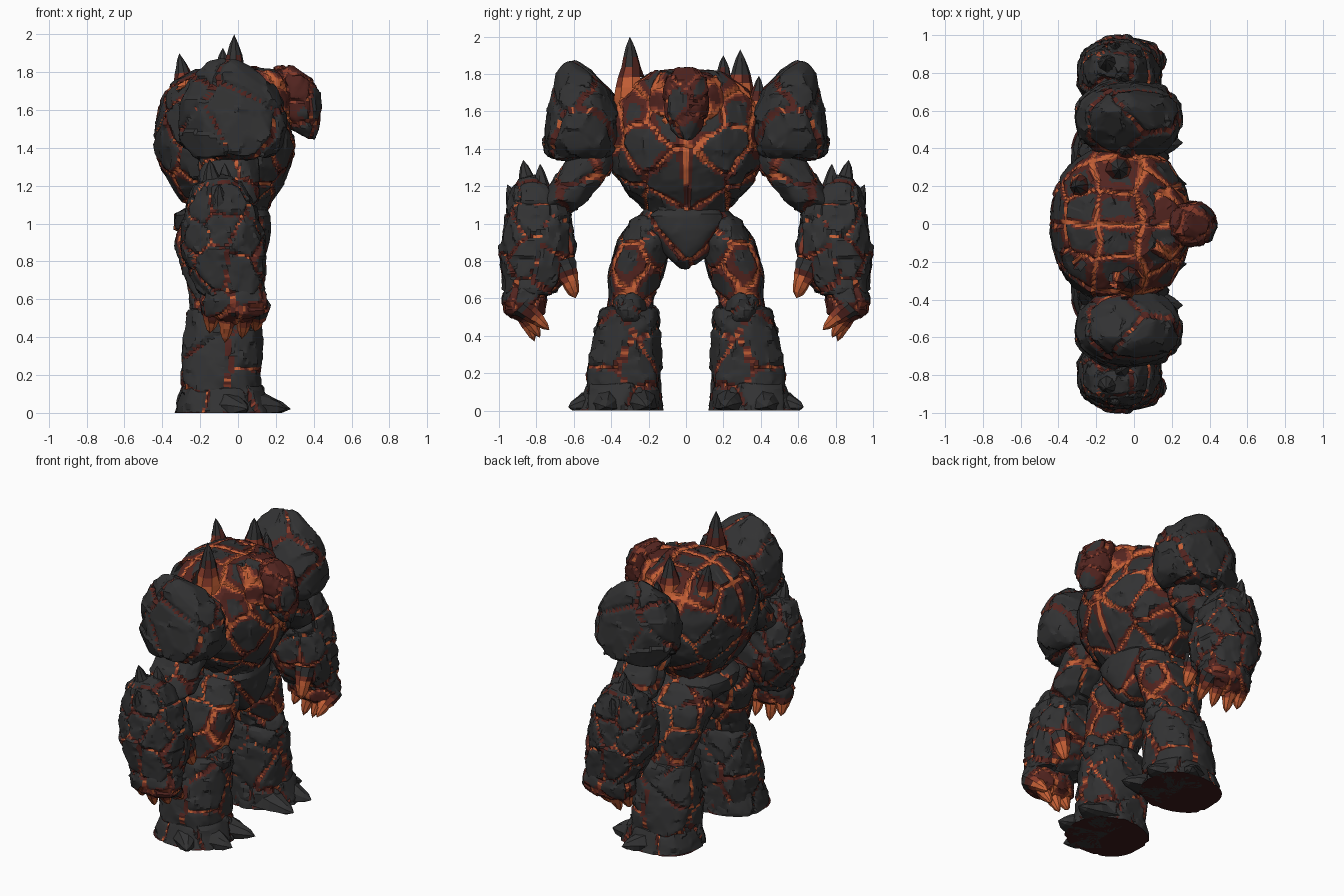
import bpy, bmesh, math, random
from mathutils import Vector, kdtree, noise
from mathutils.bvhtree import BVHTree

if "Cube" in bpy.data.objects:
    bpy.data.objects.remove(bpy.data.objects["Cube"])

# Colours
def material(name, rgb):
    m = bpy.data.materials.new(name)
    m.diffuse_color = (*rgb, 1)
    m.use_nodes = True
    m.node_tree.nodes["Principled BSDF"].inputs["Base Color"].default_value = m.diffuse_color
    return m

MATS = [material("charcoal rock", (0.032, 0.032, 0.033)),
        material("dark red rock", (0.085, 0.018, 0.014)),
        material("ember", (0.24, 0.042, 0.022)),
        material("lava orange", (0.56, 0.115, 0.036)),
        material("maroon sole", (0.045, 0.010, 0.010))]
STEP = 0.0145
PARTS = []  # (name, bmesh, mirrored, smooth angle)


def scatter(pts, gap, rng, sym, tilt):
    """Evenly spaced plate centres, each with a slightly tilted facing."""
    out = []
    for i in rng.sample(range(len(pts)), min(2500, len(pts))):
        p, n = pts[i]
        if sym and p.y < gap * 0.36:
            continue
        if all((p - q[0]).length > gap for q in out):
            lean = Vector([rng.uniform(-tilt, tilt) for _ in range(3)])
            out.append((p, (n + lean).normalized()))
    if sym:
        flip = lambda v: Vector((v.x, -v.y, v.z))
        out += [(flip(a), flip(b)) for a, b in out]
    tree = kdtree.KDTree(len(out))
    for i, (p, n) in enumerate(out):
        tree.insert(p, i)
    tree.balance()
    return out, tree


def wobble(p, amt):
    return p + noise.noise_vector(p * 6) * amt + noise.noise_vector(p * 17) * amt * 0.4


def edge_distance(tree, p):
    """Distance from p to the border between its two nearest plates."""
    near = tree.find_n(p, 2)
    if len(near) < 2:
        return 9
    (a, _, d1), (b, _, d2) = near
    return (d2 * d2 - d1 * d1) / (2 * (a - b).length + 1e-6)


def rock(name, rows, cell=0.2, crack=(0.004, 0.008, 0.013), heat=(), e=2.4,
         flat=0.8, mirror=True, sym=False, seed=1, sole=False):
    """Loft rows of (x, y, z, rx, ry), then break the skin into cracked plates."""
    rng = random.Random(seed)
    n = int(math.tau * max(max(r[3], r[4]) for r in rows) / STEP)
    path = []
    for a, b in zip(rows, rows[1:]):
        k = max(1, round(math.dist((a[2], max(a[3:])), (b[2], max(b[3:]))) / STEP))
        path += [[u + (v - u) * i / k for u, v in zip(a, b)] for i in range(k)]
    path.append(rows[-1])
    bm = bmesh.new()
    rings = []
    for x, y, z, rx, ry in path:
        cs = [(math.cos(math.tau * (i + .5) / n), math.sin(math.tau * (i + .5) / n)) for i in range(n)]
        rings.append([bm.verts.new((x + rx * math.copysign(abs(c) ** (2 / e), c),
                                    y + ry * math.copysign(abs(s) ** (2 / e), s), z)) for c, s in cs])
    for a, b in zip(rings, rings[1:]):
        for i in range(n):
            j = (i + 1) % n
            bm.faces.new((a[i], a[j], b[j], b[i]))
    for ring, row in ((rings[0], rows[0]), (rings[-1], rows[-1])):
        pole = bm.verts.new(row[:3])
        for i in range(n):
            bm.faces.new((pole, ring[i], ring[(i + 1) % n]))
    bmesh.ops.recalc_face_normals(bm, faces=bm.faces)
    bm.normal_update()
    base = [(v.co.copy(), v.normal.copy()) for v in bm.verts]
    plates, tree = scatter(base, cell, rng, sym, 0.12)
    chips, chip_tree = scatter(base, cell * 0.45, rng, False, 0.22)
    # flatten each plate, then its smaller chips, and sink the cracks
    for v, (p, nrm) in zip(bm.verts, base):
        q = wobble(p, 0.03)
        for seeds, tr, amt in ((plates, tree, 0.45), (chips, chip_tree, 0.6)):
            s, sn = seeds[tr.find(q)[1]]
            v.co += sn * max(-0.035, min(0.035, (s - p).dot(sn))) * amt * flat
        v.co -= nrm * 0.014 * max(0, 1 - edge_distance(tree, q) / 0.016)
        if sole:
            v.co.z = 0 if p.z <= 0.001 else max(0, v.co.z)
    # colour by distance to the crack, in uneven bands
    shift = Vector((seed, 0, 0))
    for f in bm.faces:
        c = f.calc_center_median()
        d = edge_distance(tree, wobble(c, 0.03)) + 0.004 * noise.noise(c * 35)
        hot = sum(g * math.exp(-((c - Vector(h)).length / r) ** 2) for h, r, g in heat)
        w = max(0.0, 0.7 + 1.7 * noise.noise(c * 4.5 + shift)) + hot
        stain = max(0.0, 0.8 + 1.9 * noise.noise(c * 6 - shift)) + 1.8 * hot
        f.material_index = 3 if d < crack[0] * w else 2 if d < crack[1] * w else \
            1 if d < crack[2] * stain else 0
        if sole and c.z < 0.004:
            f.material_index = 4
    PARTS.append((name, bm, mirror, 24))


def spikes(name, items, bands, mirror=True, seed=3, power=0.75):
    """Faceted horns (base, tip, radius); bands = (upper limit, material) along each."""
    rng = random.Random(seed)
    bm = bmesh.new()
    for base, tip, r in items:
        base, tip = Vector(base), Vector(tip)
        quat = (tip - base).to_track_quat('Z', 'Y')
        rings = []
        for k in range(7):
            rings.append([])
            for i in range(8):
                a = math.tau * (i + 0.06 * k) / 8
                rad = r * (1 - k / 7) ** power * rng.uniform(0.88, 1.08)
                p = base.lerp(tip, k / 7) + quat @ Vector((rad * math.cos(a), rad * math.sin(a), 0))
                p.z = max(p.z, 0.0)
                rings[k].append(bm.verts.new(p))
        top = bm.verts.new(tip)
        bm.faces.new(rings[0])
        for k in range(7):
            for i in range(8):
                j = (i + 1) % 8
                end = (top,) if k == 6 else (rings[k + 1][j], rings[k + 1][i])
                t = (k + 0.5) / 7 + rng.uniform(-0.1, 0.1)
                f = bm.faces.new((rings[k][i], rings[k][j], *end))
                f.material_index = next(m for lim, m in bands if t < lim)
    bmesh.ops.recalc_face_normals(bm, faces=bm.faces)
    PARTS.append((name, bm, mirror, 0))


def buried(c, trees):
    """True if point c lies well inside another part."""
    c = Vector((c.x, abs(c.y), c.z))
    for t in trees:
        loc, nrm, _, dist = t.find_nearest(c, 0.3)
        if loc and dist > 0.014 and (c - loc).dot(nrm) < -0.6 * dist:
            return True
    return False


# Torso, neck and head
rock("torso", [(-.05, 0, 1.0, .03, .03), (-.06, 0, 1.03, .19, .2), (-.06, 0, 1.1, .22, .24),
               (-.06, 0, 1.18, .28, .32), (-.065, 0, 1.3, .34, .39), (-.07, 0, 1.42, .365, .4),
               (-.08, 0, 1.55, .35, .4), (-.09, 0, 1.66, .31, .37), (-.08, 0, 1.75, .255, .29),
               (-.06, 0, 1.81, .18, .18), (-.06, 0, 1.83, .02, .02)],
     cell=0.165, crack=(.006, .009, .017), mirror=False, sym=True, seed=5,
     heat=[((.2, 0, 1.72), .2, 2.5), ((-.02, -.32, 1.68), .18, 2.5), ((-.06, .31, 1.68), .18, 2.5),
           ((.0, .4, 1.6), .16, 2), ((.0, -.4, 1.6), .16, 2), ((.05, .38, 1.38), .12, .9),
           ((.05, -.38, 1.38), .12, .9), ((-.1, 0, 1.05), .26, .8), ((.28, 0, 1.35), .15, .6),
           ((-.35, 0, 1.65), .22, .7)])
rock("neck_collar", [(.14, 0, 1.42, .04, .04), (.15, 0, 1.47, .12, .13), (.15, 0, 1.58, .14, .19),
                     (.13, 0, 1.7, .14, .2), (.1, 0, 1.79, .13, .16), (.08, 0, 1.825, .03, .03)],
     cell=0.15, crack=(.02, .033, .09), mirror=False, seed=8,
     heat=[((.22, .15, 1.58), .13, 2), ((.22, -.15, 1.58), .13, 1.2)])
rock("head", [(.38, 0, 1.455, .02, .03), (.35, 0, 1.5, .07, .07), (.325, 0, 1.58, .108, .11),
              (.315, 0, 1.69, .112, .118), (.29, 0, 1.77, .1, .108), (.25, 0, 1.82, .06, .06),
              (.25, 0, 1.83, .01, .01)],
     cell=0.12, crack=(.0, .005, .045), mirror=False, seed=4, e=2.2,
     heat=[((.24, 0, 1.78), .13, 1), ((.25, .1, 1.6), .1, 1), ((.25, -.1, 1.6), .1, 1)])
spikes("back_spikes", [((-.02, -.29, 1.62), (-.02, -.3, 2.0), .105), ((-.27, .2, 1.66), (-.31, .2, 1.9), .08),
                       ((-.08, .29, 1.62), (-.08, .29, 1.93), .105), ((-.05, .38, 1.6), (-.05, .39, 1.79), .07)],
       [(.33, 3), (.43, 2), (.65, 1), (9, 0)], mirror=False)

# Arms
rock("shoulder_boulder", [(-.03, .56, 1.34, .03, .03), (-.03, .565, 1.36, .2, .165), (-.03, .56, 1.43, .265, .2),
                          (-.03, .55, 1.6, .27, .185), (-.04, .555, 1.69, .24, .155), (-.05, .58, 1.78, .17, .105),
                          (-.06, .6, 1.84, .08, .05), (-.06, .6, 1.85, .02, .02)],
     cell=0.23, crack=(0, .001, .009), e=2.2, flat=1.0, seed=12, heat=[((-.1, .4, 1.68), .1, 1)])
rock("upper_arm", [(-.05, .46, 1.46, .03, .03), (-.05, .47, 1.42, .12, .1), (-.05, .51, 1.33, .15, .13),
                   (-.05, .585, 1.22, .16, .135), (-.05, .65, 1.12, .15, .12), (-.05, .69, 1.04, .03, .03)],
     cell=0.17, crack=(.005, .009, .016), seed=14, heat=[((.03, .42, 1.36), .11, 1.5)])
rock("forearm", [(-.1, .83, 1.25, .03, .03), (-.1, .83, 1.2, .13, .1), (-.09, .79, 1.1, .18, .165),
                 (-.085, .79, .98, .21, .185), (-.075, .79, .84, .22, .2), (-.055, .81, .73, .195, .175),
                 (-.03, .84, .63, .165, .13), (-.02, .86, .58, .03, .03)],
     cell=0.14, crack=(.0008, .0025, .008), e=2.4, flat=1.1, seed=21,
     heat=[((.1, .62, .8), .13, 2), ((-.1, .63, .78), .1, 2)])
spikes("forearm_spikes", [((-.13, .83, 1.1), (-.15, .87, 1.34), .09), ((-.06, .77, 1.1), (-.07, .78, 1.32), .08),
                          ((-.1, .88, 1.02), (-.1, .955, 1.21), .08), ((-.05, .7, 1.08), (-.02, .71, 1.24), .07)],
       [(9, 0)])
rock("hand", [(-.02, .84, .7, .03, .03), (-.02, .85, .66, .15, .11), (-.02, .865, .59, .175, .115),
              (-.02, .86, .52, .165, .1), (-.02, .85, .47, .03, .03)],
     cell=0.12, crack=(.002, .005, .013), seed=9,
     heat=[((x, .82, .46), .09, 6) for x in (-.15, -.07, .01, .1)])
spikes("fingers", [((x, .88, .57), (x - .02, yt, zt), .068) for x, yt, zt in
                   ((-.13, .82, .42), (-.05, .81, .37), (.04, .78, .39), (.11, .73, .43))],
       [(.2, 0), (.32, 1), (.45, 2), (9, 3)], power=.6)
spikes("thumb", [((.05, .66, .8), (.07, .59, .6), .07)], [(.25, 0), (.4, 1), (.55, 2), (9, 3)], power=.45)

# Hips and legs
rock("pelvis", [(.03, 0, .765, .03, .03), (.0, 0, .82, .13, .1), (-.05, 0, .9, .2, .17), (-.08, 0, .97, .25, .23),
                (-.08, 0, 1.04, .25, .25), (-.07, 0, 1.08, .21, .2), (-.07, 0, 1.1, .03, .03)],
     cell=0.27, crack=(.005, .008, .014), flat=.5, mirror=False, seed=17, heat=[((-.07, 0, 1.12), .22, .9)])
rock("thigh", [(-.1, .17, 1.06, .03, .03), (-.1, .185, 1.02, .19, .11), (-.1, .22, .9, .235, .145),
               (-.085, .262, .76, .205, .15), (-.07, .29, .62, .18, .12), (-.07, .31, .52, .16, .11),
               (-.07, .31, .47, .03, .03)],
     cell=0.16, crack=(.006, .009, .017), seed=23, heat=[((-.07, .3, .55), .15, 1), ((.1, .25, .75), .15, .6)])
rock("knee_boulder", [(.05, .3, .455, .02, .02), (.05, .3, .48, .07, .06), (.05, .3, .55, .095, .085),
                      (.04, .3, .62, .075, .065), (.03, .3, .65, .02, .02)],
     cell=0.13, crack=(0, .001, .006), seed=6)
rock("shin", [(-.08, .335, .02, .03, .03), (-.08, .335, .03, .205, .195), (-.09, .33, .15, .205, .195),
              (-.085, .325, .3, .205, .185), (-.08, .31, .45, .195, .165), (-.08, .305, .53, .185, .15),
              (-.08, .3, .555, .12, .1), (-.08, .3, .56, .02, .02)],
     cell=0.19, crack=(.0015, .004, .011), e=2.7, flat=.9, seed=31)
rock("foot", [(-.08, .36, 0, .02, .02), (-.08, .36, 0, .255, .225), (-.08, .355, .03, .25, .22),
              (-.085, .345, .14, .21, .19), (-.085, .34, .15, .03, .03)],
     cell=0.2, crack=(0, .001, .006), seed=33, sole=True)
spikes("toes", [((-.06, .26, .04), (.28, .21, .02), .13), ((-.06, .42, .04), (.26, .43, .02), .14),
                ((-.08, .45, .04), (.05, .63, .02), .11)], [(9, 0)], power=.65)

# Remove hidden faces inside neighbouring parts, then make the objects
TREES = [BVHTree.FromBMesh(bm) for _, bm, _, _ in PARTS]
for k, (name, bm, mirror, angle) in enumerate(PARTS):
    others = TREES[:k] + TREES[k + 1:]
    bmesh.ops.delete(bm, geom=[f for f in bm.faces if buried(f.calc_center_median(), others)], context='FACES')
    me = bpy.data.meshes.new(name)
    bm.to_mesh(me)
    bm.free()
    for m in MATS:
        me.materials.append(m)
    for p in me.polygons:
        p.use_smooth = angle > 0
    if angle:
        me.set_sharp_from_angle(angle=math.radians(angle))
    ob = bpy.data.objects.new(name, me)
    bpy.context.collection.objects.link(ob)
    if mirror:
        ob.modifiers.new("mirror", 'MIRROR').use_axis = (False, True, False)
